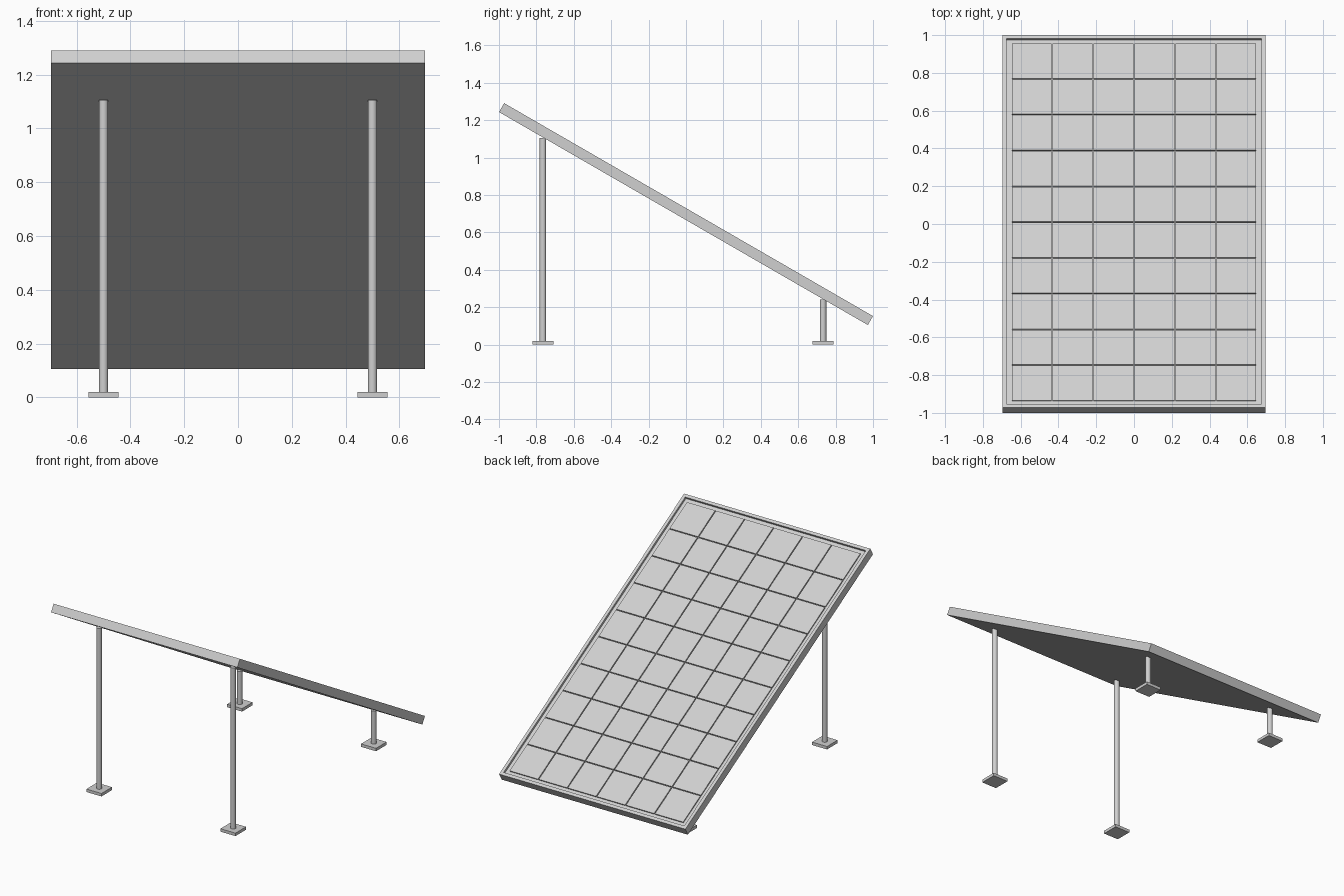
import bpy, bmesh, math
from mathutils import Matrix, Vector

if "Cube" in bpy.data.objects:
    bpy.data.objects.remove(bpy.data.objects["Cube"])

TILT = math.radians(-30)
W, L, T = 1.39, 2.277, 0.055       # panel width, slope length, thickness
RIM, DEPTH = 0.03, 0.015           # rim width and recess depth
PANEL = Matrix.Translation((0, 0, 0.6975)) @ Matrix.Rotation(TILT, 4, 'X')

grey = bpy.data.materials.new("light_grey")
grey.diffuse_color = (0.63, 0.63, 0.63, 1)
grey.use_nodes = True
grey.node_tree.nodes["Principled BSDF"].inputs["Base Color"].default_value = grey.diffuse_color


def finish(name, bm, matrix=Matrix()):
    mesh = bpy.data.meshes.new(name)
    bm.to_mesh(mesh)
    bm.free()
    mesh.materials.append(grey)
    ob = bpy.data.objects.new(name, mesh)
    ob.matrix_world = matrix
    bpy.context.collection.objects.link(ob)
    return ob


def add_box(bm, centre, size):
    m = Matrix.Translation(centre) @ Matrix.Diagonal((*size, 1))
    return bmesh.ops.create_cube(bm, size=1, matrix=m)


# Panel frame: slab with a recessed top face
bm = bmesh.new()
add_box(bm, (0, 0, 0), (W, L, T))
bm.normal_update()
top = max(bm.faces, key=lambda f: f.calc_center_median().z)
bmesh.ops.inset_region(bm, faces=[top], thickness=RIM)
inner = bmesh.ops.extrude_discrete_faces(bm, faces=[top])["faces"][0]
bmesh.ops.translate(bm, verts=inner.verts, vec=Vector((0, 0, -DEPTH)))
bmesh.ops.recalc_face_normals(bm, faces=bm.faces)
finish("panel_frame", bm, PANEL)

# Solar cells: 6 x 10 thin raised tiles in the recess
COLS, ROWS, GAP, H = 6, 10, 0.006, 0.008
px, py = (W - 2 * RIM - 0.03) / COLS, (L - 2 * RIM - 0.03) / ROWS
bm = bmesh.new()
for i in range(COLS):
    for j in range(ROWS):
        add_box(bm, ((i - (COLS - 1) / 2) * px, (j - (ROWS - 1) / 2) * py,
                     T / 2 - DEPTH + H / 2), (px - GAP, py - GAP, H))
finish("solar_cells", bm, PANEL)

# Legs with square foot plates
for label, y, height in (("front", -0.765, 1.105), ("back", 0.733, 0.242)):
    for side, x in (("left", -0.5), ("right", 0.5)):
        bm = bmesh.new()
        bmesh.ops.create_cone(bm, cap_ends=True, segments=24, radius1=0.0175,
                              radius2=0.0175, depth=height - 0.015,
                              matrix=Matrix.Translation((x, y, (height + 0.015) / 2)))
        for f in bm.faces:
            f.smooth = len(f.verts) == 4
        for e in bm.edges:
            e.smooth = all(f.smooth for f in e.link_faces)
        finish(f"{label}_{side}_leg", bm)
        bm = bmesh.new()
        add_box(bm, (x, y, 0.01), (0.112, 0.112, 0.02))
        finish(f"{label}_{side}_foot_plate", bm)
